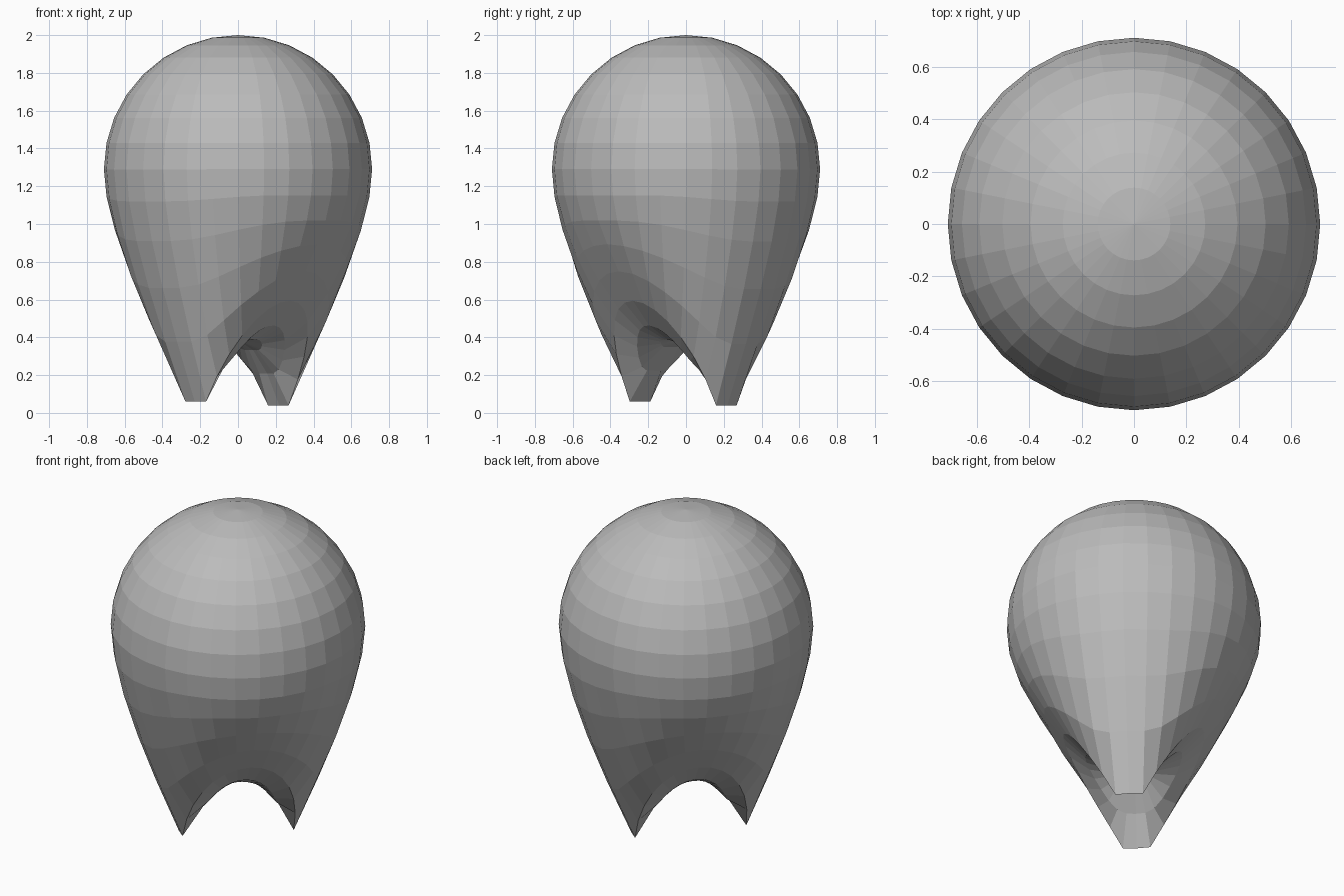
import bpy, bmesh, math
from mathutils import Vector

cube = bpy.data.objects.get("Cube")
if cube:
    bpy.data.objects.remove(cube)

RADIUS, CENTRE_Z, REACH = 0.71, 1.29, 0.7

grey = bpy.data.materials.new("plain_grey")
grey.use_nodes = True
colour = (0.5, 0.5, 0.5, 1)
grey.diffuse_color = colour
grey.node_tree.nodes["Principled BSDF"].inputs["Base Color"].default_value = colour


def ring_point(heading):
    """Point of the third ring above the bottom pole."""
    tilt = math.radians(33.75)
    a = math.radians(heading)
    return Vector((math.sin(tilt) * math.cos(a), math.sin(tilt) * math.sin(a),
                   -math.cos(tilt))) * RADIUS + Vector((0, 0, CENTRE_Z))


def pull(bm, headings, move):
    """Drag the points at the headings, with a sharp falloff around them."""
    grabbed = [min(bm.verts, key=lambda v: (v.co - ring_point(h)).length).co.copy()
               for h in headings]
    for v in bm.verts:
        near = min((v.co - g).length for g in grabbed)
        v.co += Vector(move) * max(0, 1 - near / REACH) ** 2


# Rounded crown
bm = bmesh.new()
bmesh.ops.create_uvsphere(bm, u_segments=32, v_segments=16, radius=RADIUS)
bmesh.ops.translate(bm, verts=bm.verts, vec=(0, 0, CENTRE_Z))

# Two roots drawn down from opposite corners
pull(bm, (213.75, 225, 236.25), (0.05, 0.03, -0.64))
pull(bm, (33.75, 45, 56.25), (-0.06, -0.06, -0.66))

low = min(v.co.z for v in bm.verts)
for v in bm.verts:
    if v.co.z < 0.5:
        v.co.z = max(v.co.z, 0)

mesh = bpy.data.meshes.new("tooth_body")
bm.to_mesh(mesh)
bm.free()
mesh.materials.append(grey)
body = bpy.data.objects.new("tooth_body", mesh)
bpy.context.collection.objects.link(body)
